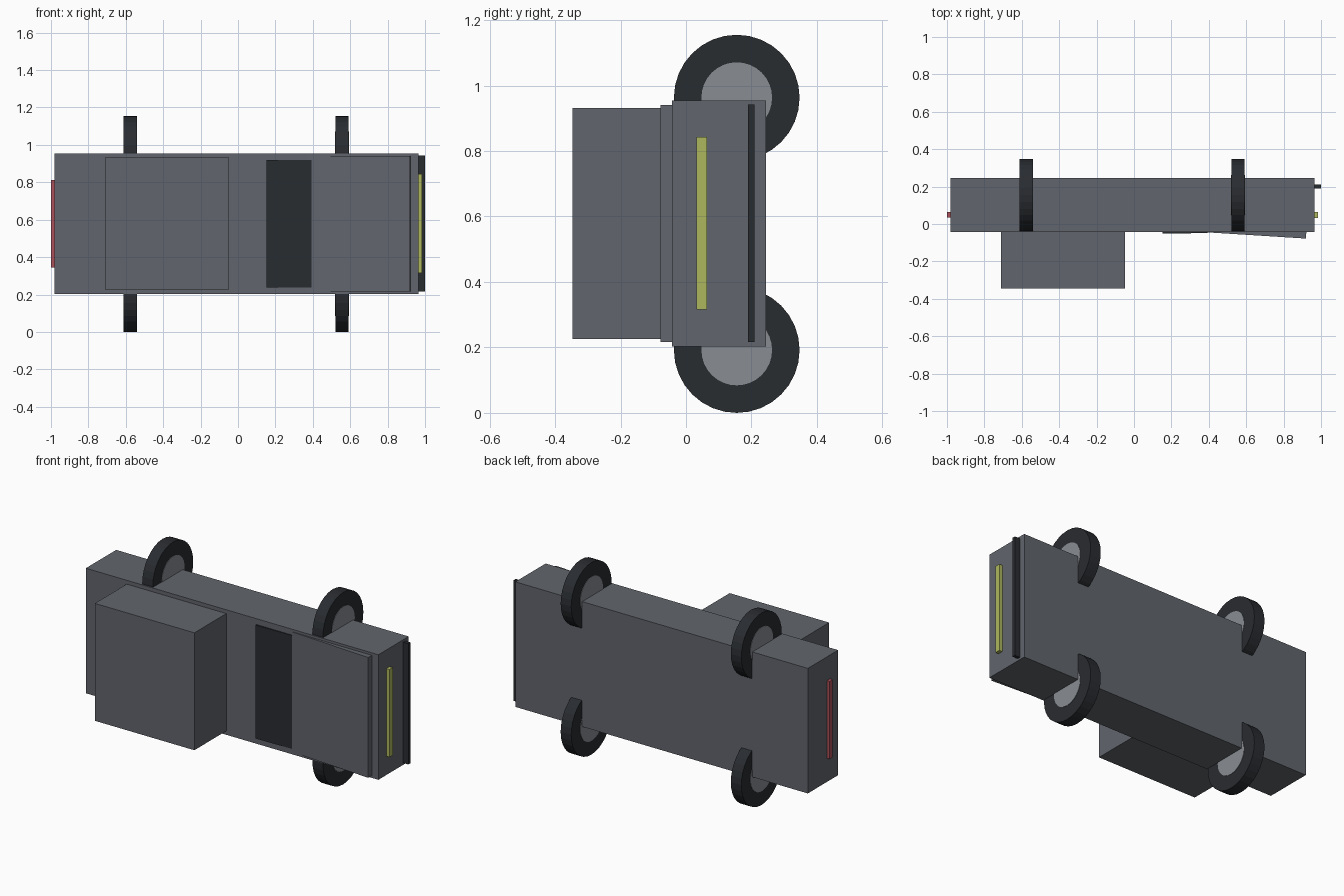
import bpy, math

if "Cube" in bpy.data.objects:
    bpy.data.objects.remove(bpy.data.objects["Cube"])


def material(name, rgb):
    m = bpy.data.materials.new(name)
    m.diffuse_color = (*rgb, 1)
    m.use_nodes = True
    m.node_tree.nodes["Principled BSDF"].inputs["Base Color"].default_value = m.diffuse_color
    return m


PAINT = material("paint", (0.12, 0.13, 0.15))
DARK = material("dark", (0.022, 0.025, 0.03))
METAL = material("metal", (0.25, 0.265, 0.29))
YELLOW = material("yellow", (0.42, 0.47, 0.11))
RED = material("red", (0.40, 0.08, 0.10))


def box(name, x, y, z, mat, tilt=0):
    """Box from (min, max) ranges, optionally tilted about z."""
    ranges = (x, y, z)
    bpy.ops.mesh.primitive_cube_add(size=1, location=[(a + b) / 2 for a, b in ranges],
                                    rotation=(0, 0, tilt))
    o = bpy.context.object
    o.name = name
    o.scale = [b - a for a, b in ranges]
    o.data.materials.append(mat)
    return o


def disc(name, loc, radius, width, mat):
    """Cylinder with its axle along x."""
    bpy.ops.mesh.primitive_cylinder_add(vertices=32, radius=radius, depth=width,
                                        location=loc, rotation=(0, math.pi / 2, 0))
    o = bpy.context.object
    o.name = name
    o.data.materials.append(mat)
    return o


# Main body and cabin (the vehicle's roof faces -y)
box("body", (-0.982, 0.964), (-0.043, 0.245), (0.203, 0.955), PAINT)
box("cabin", (-0.71, -0.048), (-0.346, -0.03), (0.226, 0.932), PAINT)

# Sloped hood panel and windshield
box("hood", (0.305, 0.921), (-0.0585, -0.0225), (0.217, 0.940), PAINT, math.radians(-3.6))
box("windshield", (0.153, 0.392), (-0.050, -0.030), (0.238, 0.920), DARK, math.radians(1))

# Bumper and light bars
box("front_bumper", (0.95, 1.0), (0.19, 0.21), (0.216, 0.942), DARK)
box("front_light", (0.95, 0.985), (0.032, 0.064), (0.316, 0.843), YELLOW)
box("tail_light", (-1.0, -0.97), (0.034, 0.064), (0.345, 0.812), RED)

# Wheels with hubs showing on both faces
for end, x in (("rear", -0.576), ("front", 0.556)):
    for side, z in (("lower", 0.192), ("upper", 0.963)):
        disc(f"{end}_{side}_tyre", (x, 0.155, z), 0.192, 0.07, DARK)
        disc(f"{end}_{side}_hub", (x, 0.155, z), 0.108, 0.074, METAL)
